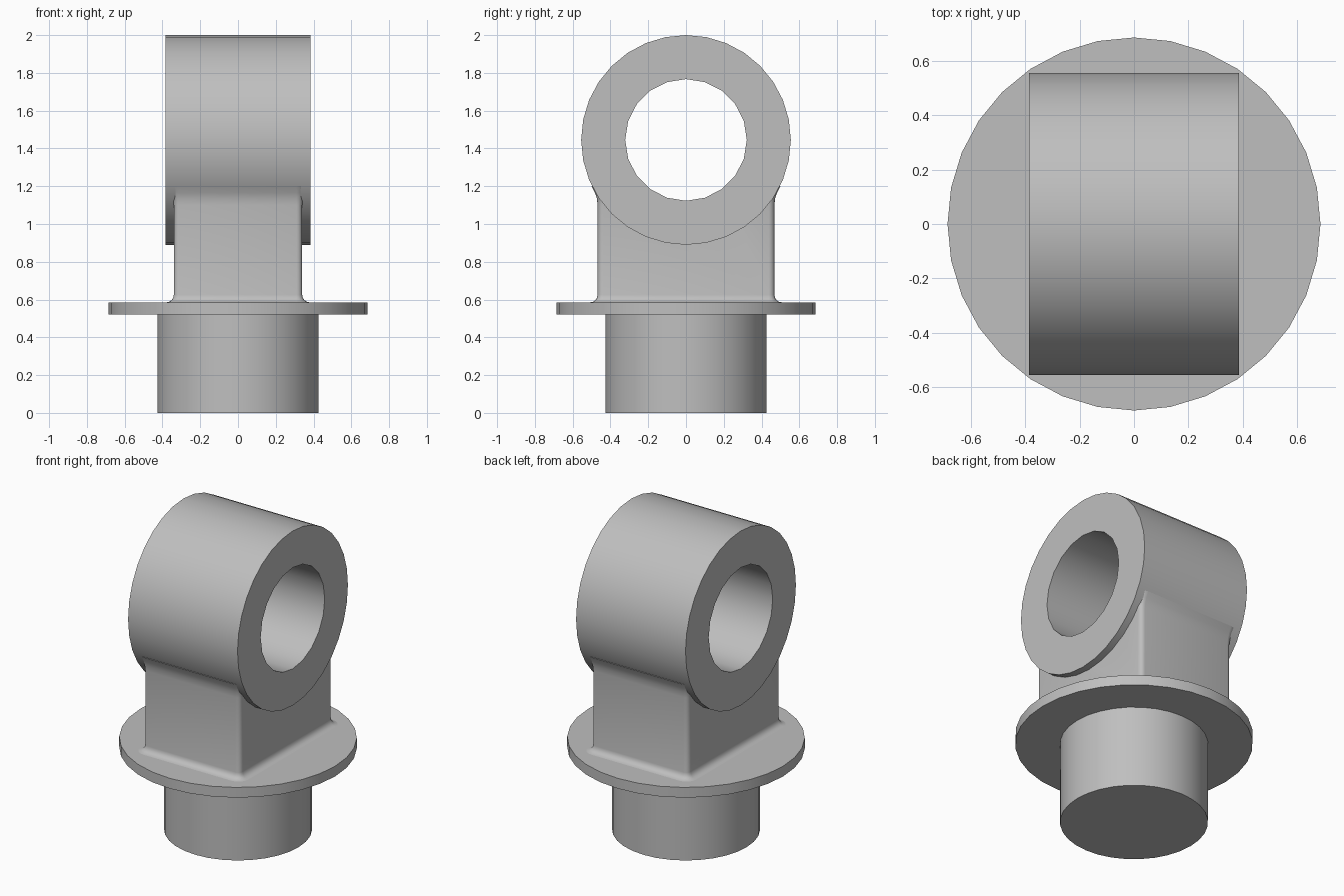
import bpy, bmesh, math

default = bpy.data.objects.get("Cube")
if default:
    bpy.data.objects.remove(default, do_unlink=True)

grey = bpy.data.materials.new("plain_grey")
grey.use_nodes = True
colour = (0.52, 0.52, 0.52, 1)
grey.diffuse_color = colour
grey.node_tree.nodes["Principled BSDF"].inputs["Base Color"].default_value = colour


def finish(name, bm):
    bmesh.ops.recalc_face_normals(bm, faces=bm.faces)
    mesh = bpy.data.meshes.new(name)
    bm.to_mesh(mesh)
    bm.free()
    mesh.materials.append(grey)
    obj = bpy.data.objects.new(name, mesh)
    bpy.context.collection.objects.link(obj)
    return obj


def smooth(obj):
    bpy.ops.object.select_all(action="DESELECT")
    obj.select_set(True)
    bpy.context.view_layer.objects.active = obj
    bpy.ops.object.shade_smooth_by_angle(angle=math.radians(35))


def loft(name, rings, closed=False):
    """Skin a stack of equal point loops; cap the ends unless closed."""
    bm = bmesh.new()
    loops = [[bm.verts.new(p) for p in ring] for ring in rings]
    pairs = list(zip(loops, loops[1:]))
    if closed:
        pairs.append((loops[-1], loops[0]))
    else:
        bm.faces.new(loops[0])
        bm.faces.new(loops[-1])
    for a, b in pairs:
        for i in range(len(a)):
            j = (i + 1) % len(a)
            bm.faces.new((a[i], a[j], b[j], b[i]))
    return finish(name, bm)


def circle(radius, z, count=32):
    return [(radius * math.cos(math.tau * i / count),
             radius * math.sin(math.tau * i / count), z) for i in range(count)]


def eye_circle(radius, x, count=32):
    return [(x, b, EYE_Z + a) for a, b, _ in circle(radius, 0, count)]


def rounded_rect(offset, z):
    """Block outline grown by offset, with rounded corners."""
    radius = 0.03 + offset
    points = []
    for quarter, (sx, sy) in enumerate([(1, 1), (-1, 1), (-1, -1), (1, -1)]):
        for step in range(5):
            a = (quarter + step / 4) * math.pi / 2
            points.append((sx * (BLOCK_X - 0.03) + radius * math.cos(a),
                           sy * (BLOCK_Y - 0.03) + radius * math.sin(a), z))
    return points


EYE_Z, EYE_R, BORE_R, EYE_X = 1.445, 0.555, 0.322, 0.385
BLOCK_X, BLOCK_Y = 0.34, 0.468
FLANGE_LOW, FLANGE_TOP, FILLET = 0.52, 0.585, 0.04

# Round shank and flange
smooth(loft("shank", [circle(0.427, 0), circle(0.427, FLANGE_LOW)]))
smooth(loft("flange", [circle(0.685, FLANGE_LOW), circle(0.685, FLANGE_TOP)]))

# Eye: thick ring lying across x, bored through with fewer sides
bm = bmesh.new()
sides = []
for radius, count in ((EYE_R, 32), (BORE_R, 20)):
    ends = [[bm.verts.new(p) for p in eye_circle(radius, x, count)]
            for x in (-EYE_X, EYE_X)]
    for i in range(count):
        j = (i + 1) % count
        bm.faces.new((ends[0][i], ends[0][j], ends[1][j], ends[1][i]))
    sides.append(ends)
for end in (0, 1):
    rim = []
    for ends in sides:
        loop = ends[end]
        rim += [bm.edges.get((loop[i - 1], loop[i])) for i in range(len(loop))]
    bmesh.ops.triangle_fill(bm, edges=rim, use_beauty=True)
smooth(finish("eye_ring", bm))

# Neck block: fillet at the flange, flare where it meets the eye
rings = []
for step in range(5):
    a = step / 4 * math.pi / 2
    rings.append(rounded_rect(FILLET * (1 - math.sin(a)),
                              FLANGE_TOP + FILLET * (1 - math.cos(a))))
rings += [rounded_rect(o, z) for o, z in
          ((0, 1.1), (0.004, 1.135), (0.014, 1.165), (0.032, 1.2))]
neck = loft("neck_block", rings)

# Hollow the top of the neck so that it stays inside the eye wall
cutter = loft("neck_cutter", [eye_circle(0.44, -0.6), eye_circle(0.44, 0.6)])
cutter.hide_render = True
cut = neck.modifiers.new("hollow", "BOOLEAN")
cut.operation = "DIFFERENCE"
cut.solver = "EXACT"
cut.object = cutter
bpy.ops.object.select_all(action="DESELECT")
bpy.context.view_layer.objects.active = neck
neck.select_set(True)
bpy.ops.object.modifier_apply(modifier=cut.name)
bpy.data.objects.remove(cutter, do_unlink=True)
smooth(neck)
